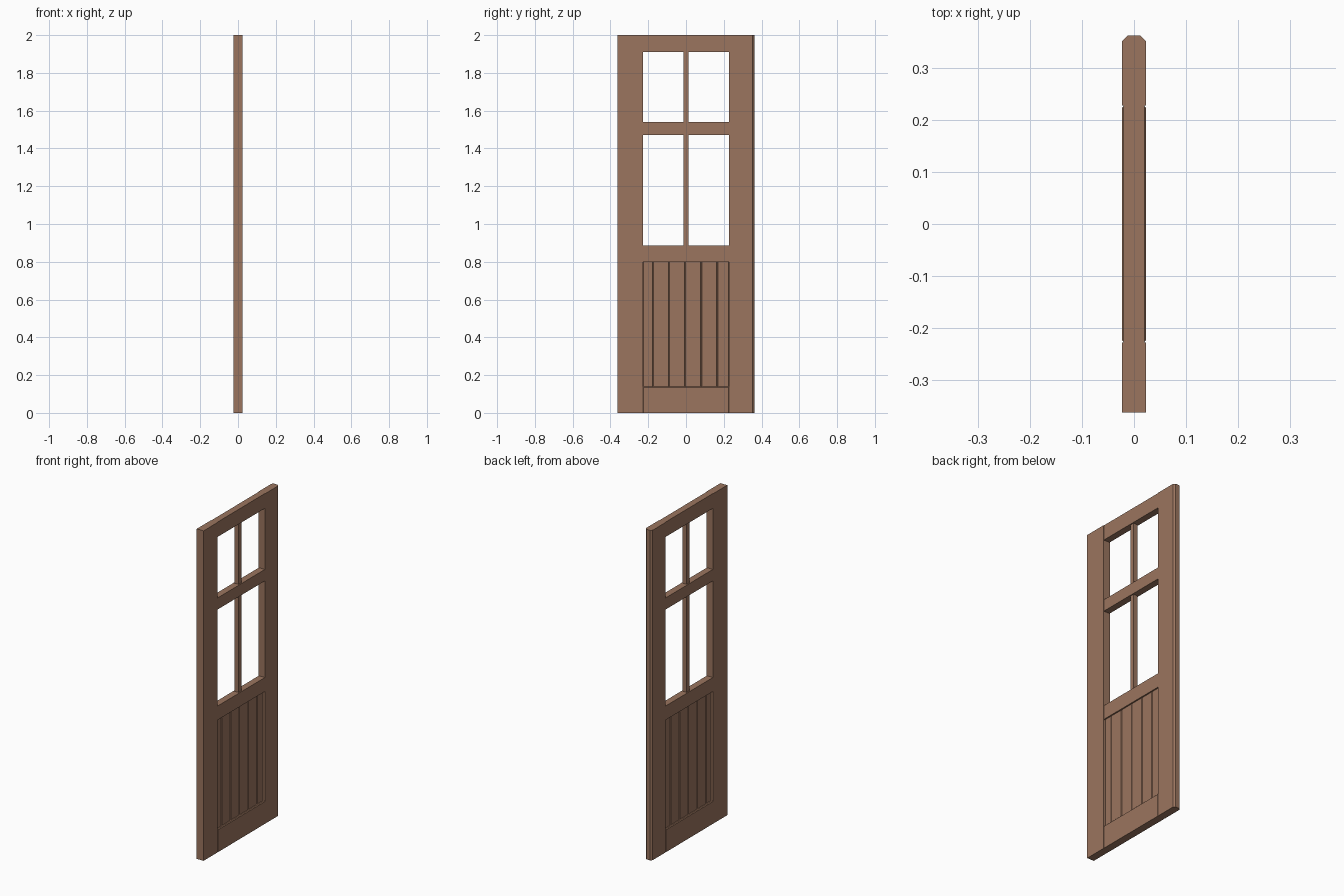
import bpy, bmesh

if "Cube" in bpy.data.objects:
    bpy.data.objects.remove(bpy.data.objects["Cube"])

wood = bpy.data.materials.new("brown_wood")
wood.diffuse_color = (0.328, 0.178, 0.114, 1)
wood.use_nodes = True
wood.node_tree.nodes["Principled BSDF"].inputs["Base Color"].default_value = wood.diffuse_color

T = 0.023        # half thickness of the door
R = 0.0203       # half thickness of the rails
IN = 0.228       # half width of the opening between stiles
OUT = 0.3625     # half width of the door


def add_object(name, bm):
    bmesh.ops.recalc_face_normals(bm, faces=bm.faces)
    me = bpy.data.meshes.new(name)
    bm.to_mesh(me)
    bm.free()
    me.materials.append(wood)
    ob = bpy.data.objects.new(name, me)
    bpy.context.collection.objects.link(ob)
    return ob


def prism(name, outline, z0, z1):
    """Extrude an (x, y) outline from z0 to z1."""
    bm = bmesh.new()
    face = bm.faces.new([bm.verts.new((x, y, z0)) for x, y in outline])
    top = bmesh.ops.extrude_face_region(bm, geom=[face])["geom"]
    bmesh.ops.translate(bm, vec=(0, 0, z1 - z0),
                        verts=[v for v in top if isinstance(v, bmesh.types.BMVert)])
    if not any(f.normal.z < 0 and all(abs(v.co.z - z0) < 1e-6 for v in f.verts) for f in bm.faces):
        base = [v for v in bm.verts if abs(v.co.z - z0) < 1e-6]
        if not any(all(v in base for v in f.verts) for f in bm.faces):
            bm.faces.new(base)
    return add_object(name, bm)


def box(name, hx, y0, y1, z0, z1):
    return prism(name, [(-hx, y0), (hx, y0), (hx, y1), (-hx, y1)], z0, z1)


# Stiles: one square, one with a chamfered closing edge
box("hinge_stile", T, -OUT, -IN, 0, 2)
c = 0.0105
prism("lock_stile", [(-T, IN), (T, IN), (T, OUT - c), (T - c, OUT),
                     (c - T, OUT), (-T, OUT - c)], 0, 2)

# Horizontal rails
for name, z0, z1 in (("middle_rail", 0.80, 0.885),
                     ("window_cross_rail", 1.47, 1.54),
                     ("top_rail", 1.91, 2.0)):
    box(name, R, -IN, IN, z0, z1)

# Bottom rail with bevelled top and end edges
rail = box("bottom_rail", T, -IN, IN, 0, 0.139)
bm = bmesh.new()
bm.from_mesh(rail.data)
edges = [e for e in bm.edges
         if abs(e.verts[0].co.x - e.verts[1].co.x) < 1e-6
         and max(v.co.z for v in e.verts) > 0.1]
bmesh.ops.bevel(bm, geom=edges, offset=0.004, segments=1, affect='EDGES')
bm.to_mesh(rail.data)
bm.free()

# Vertical glazing bars
for name, z0, z1 in (("lower_glazing_bar", 0.885, 1.47),
                     ("upper_glazing_bar", 1.54, 1.91)):
    box(name, 0.014, -0.014, 0.013, z0, z1)

# Lower panel of upright boards with V grooves where they meet
P, g, d = 0.012, 0.0035, 0.005
joints = [-IN] + [-0.175 + 0.085 * i for i in range(5)] + [IN]
for i, (a, b) in enumerate(zip(joints, joints[1:])):
    prism(f"panel_board_{i + 1}",
          [(d - P, a), (P - d, a), (P, a + g), (P, b - g),
           (P - d, b), (d - P, b), (-P, b - g), (-P, a + g)], 0.139, 0.80)
